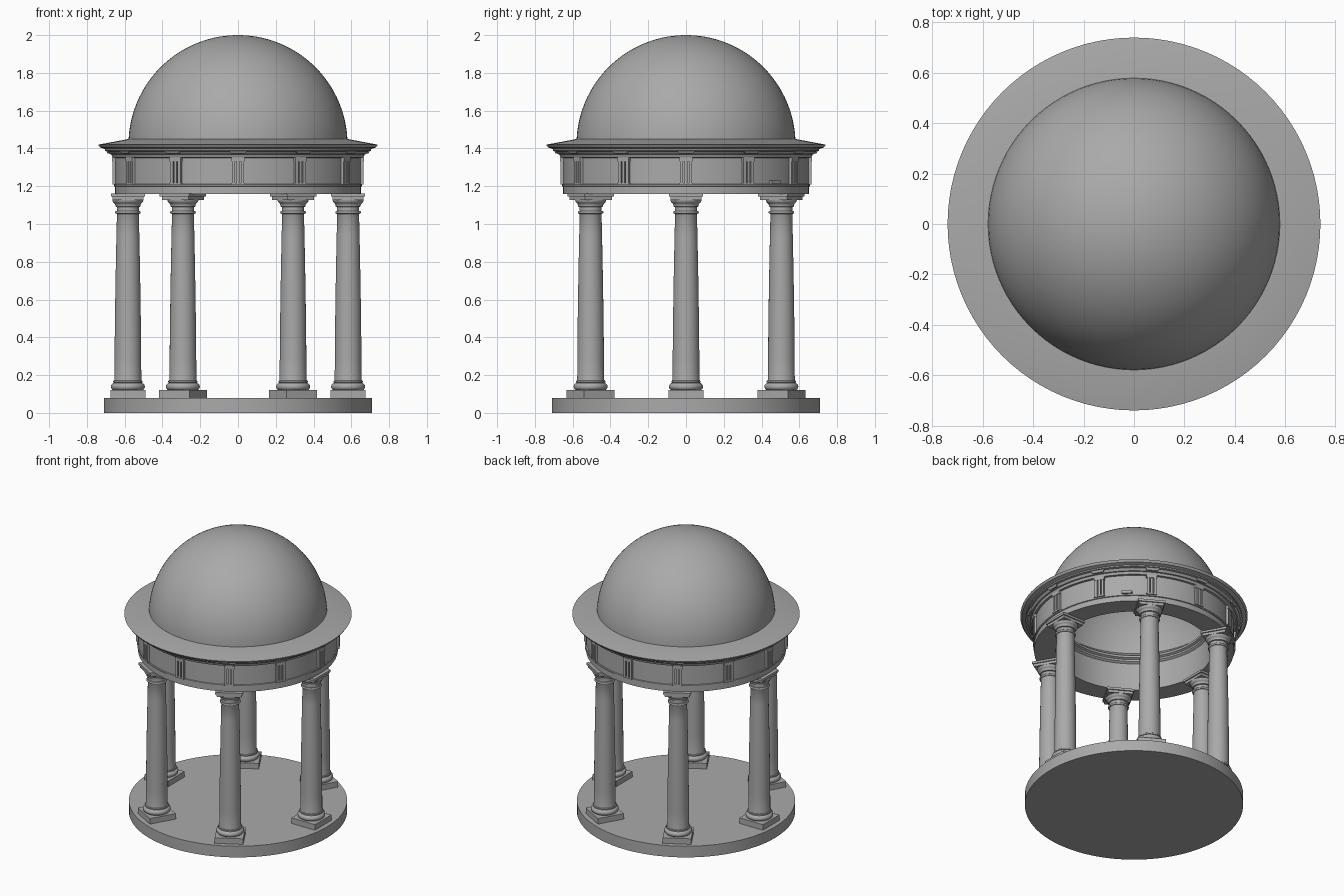
import bpy, bmesh, math
from mathutils import Matrix, Vector

if "Cube" in bpy.data.objects:
    bpy.data.objects.remove(bpy.data.objects["Cube"])

stone = bpy.data.materials.new("grey stone")
stone.use_nodes = True
GREY = (0.4, 0.4, 0.4, 1)
stone.diffuse_color = GREY
stone.node_tree.nodes["Principled BSDF"].inputs["Base Color"].default_value = GREY


def finish(name, bm, smooth=True):
    bmesh.ops.recalc_face_normals(bm, faces=bm.faces)
    mesh = bpy.data.meshes.new(name)
    bm.to_mesh(mesh)
    bm.free()
    mesh.materials.append(stone)
    obj = bpy.data.objects.new(name, mesh)
    bpy.context.collection.objects.link(obj)
    if smooth:
        bpy.ops.object.select_all(action='DESELECT')
        obj.select_set(True)
        bpy.context.view_layer.objects.active = obj
        bpy.ops.object.shade_smooth_by_angle(angle=math.radians(30))
    return obj


def lathe(bm, profile, steps, closed=False):
    """Spin a (radius, height) profile around z."""
    verts = [bm.verts.new((r, 0, z)) for r, z in profile]
    pairs = list(zip(verts, verts[1:]))
    if closed:
        pairs.append((verts[-1], verts[0]))
    edges = [bm.edges.new(p) for p in pairs]
    bmesh.ops.spin(bm, geom=verts + edges, cent=(0, 0, 0), axis=(0, 0, 1),
                   angle=math.tau, steps=steps, use_duplicate=False)
    bmesh.ops.remove_doubles(bm, verts=bm.verts, dist=0.0002)


def box(bm, x0, x1, y0, y1, z0, z1):
    size = Vector((x1 - x0, y1 - y0, z1 - z0))
    mid = Vector((x0 + x1, y0 + y1, z0 + z1)) / 2
    return bmesh.ops.create_cube(
        bm, size=1, matrix=Matrix.Translation(mid) @ Matrix.Diagonal(size.to_4d()))["verts"]


def ring_copies(obj, count, name):
    """Place linked copies of obj evenly around the z axis."""
    for i in range(count):
        copy = obj if i == 0 else obj.copy()
        if i:
            bpy.context.collection.objects.link(copy)
        copy.name = f"{name}_{i + 1}"
        copy.rotation_euler.z = math.tau * i / count


def arc(r, z, radius, a0, a1, n):
    """Points on an arc in the profile plane, angles in degrees."""
    angles = [math.radians(a0 + (a1 - a0) * i / n) for i in range(n + 1)]
    return [(r + radius * math.cos(a), z + radius * math.sin(a)) for a in angles]


# Round floor
bm = bmesh.new()
lathe(bm, [(0, 0), (0.71, 0), (0.71, 0.08), (0, 0.08)], 96)
finish("floor", bm)

# Columns: base mouldings, tapering shaft, neck and capital
R = 0.583
bm = bmesh.new()
shaft = [(0.071 - 0.013 * t ** 1.6, 0.18 + 0.87 * t) for t in [i / 8 for i in range(9)]]
profile = [(0, 0.118)] + arc(0.07, 0.139, 0.02, -90, 90, 8)
profile += [(0.078, 0.16), (0.078, 0.168), (0.073, 0.172)] + shaft
profile += arc(0.06, 1.062, 0.008, -90, 90, 6) + [(0.058, 1.07), (0.058, 1.09)]
profile += [(0.066, 1.092), (0.066, 1.1)] + arc(0.06, 1.128, 0.022, -60, 0, 6) + [(0, 1.13)]
lathe(bm, profile, 40)
for half, z0, z1 in [(0.093, 0.08, 0.12), (0.082, 1.128, 1.146), (0.09, 1.146, 1.162)]:
    box(bm, -half, half, -half, half, z0, z1)
bmesh.ops.translate(bm, verts=bm.verts, vec=(R, 0, 0))
ring_copies(finish("column", bm), 6, "column")

# Entablature ring: architrave, frieze, cornice and inner ledge
bm = bmesh.new()
lathe(bm, [(0.51, 1.16), (0.65, 1.16), (0.65, 1.198), (0.656, 1.2), (0.656, 1.21),
           (0.65, 1.212), (0.65, 1.35), (0.664, 1.352), (0.67, 1.368), (0.678, 1.37),
           (0.69, 1.385), (0.705, 1.388), (0.705, 1.397), (0.73, 1.405), (0.74, 1.42),
           (0.58, 1.45), (0.54, 1.45), (0.48, 1.4), (0.48, 1.385), (0.495, 1.378),
           (0.495, 1.365), (0.51, 1.355)], 96, closed=True)
finish("entablature", bm)

# Triglyphs: backing plate, three bars, cap, regula below and mutule above
bm = bmesh.new()
box(bm, 0.64, 0.654, -0.032, 0.032, 1.215, 1.35)
for y in (-0.023, 0, 0.023):
    box(bm, 0.64, 0.664, y - 0.008, y + 0.008, 1.215, 1.335)
box(bm, 0.64, 0.667, -0.034, 0.034, 1.33, 1.352)
box(bm, 0.64, 0.664, -0.034, 0.034, 1.208, 1.218)
mutule = box(bm, 0.65, 0.7, -0.05, 0.05, 1.372, 1.39)
for v in mutule:
    if v.co.z < 1.38:
        v.co.y *= 0.7
        v.co.x = min(v.co.x, 0.69)
ring_copies(finish("triglyph", bm, False), 12, "triglyph")

# Single loose block on the frieze
bm = bmesh.new()
box(bm, 0.64, 0.664, -0.034, 0.034, 1.212, 1.23)
finish("frieze_block", bm, False).rotation_euler.z = math.radians(46)

# Dome shell
bm = bmesh.new()
lathe(bm, arc(0, 1.42, 0.58, 0, 90, 28) + arc(0, 1.42, 0.54, 90, 0, 28), 96, closed=True)
finish("dome", bm)
